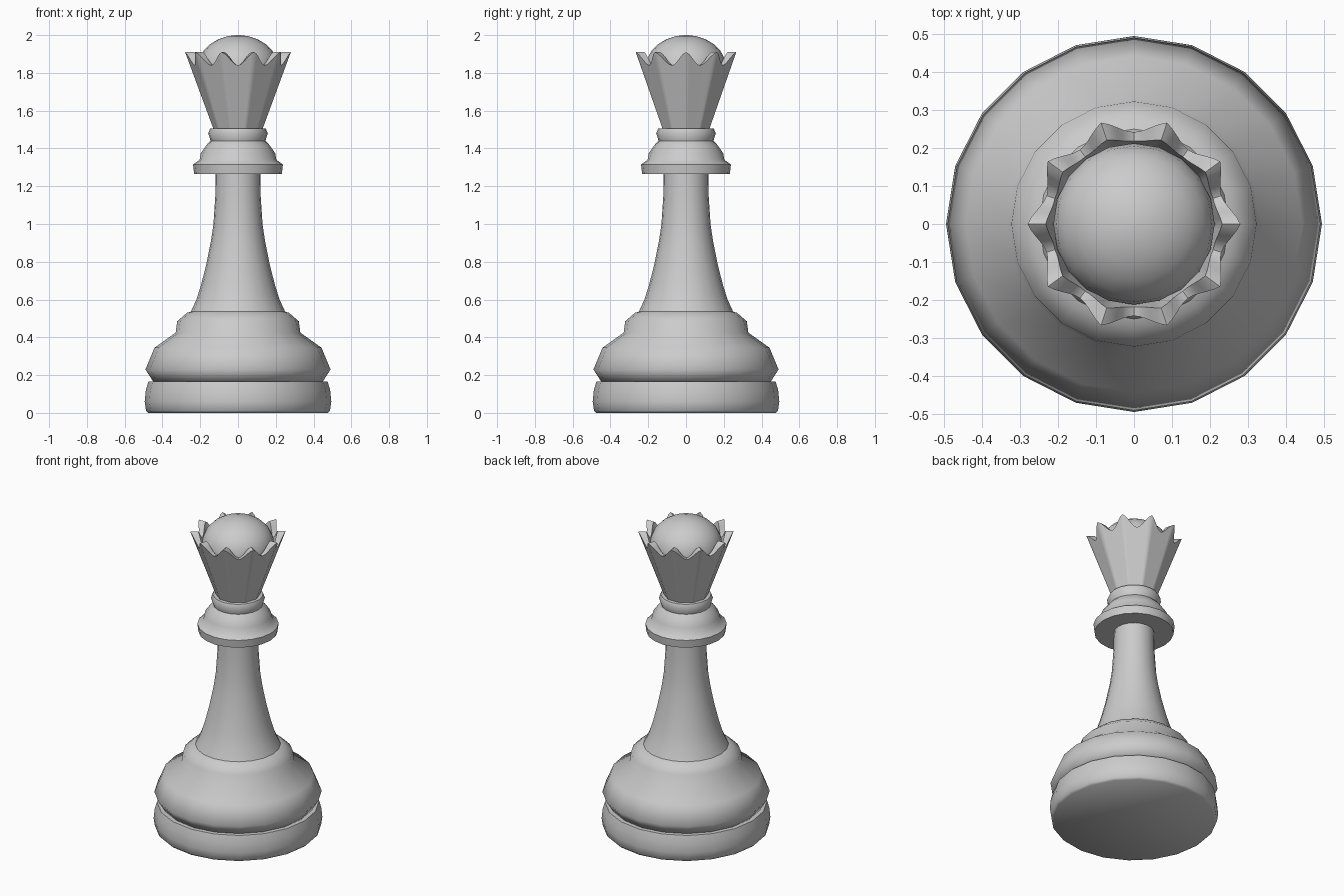
import bpy, bmesh
from math import sin, cos, pi, radians

if "Cube" in bpy.data.objects:
    bpy.data.objects.remove(bpy.data.objects["Cube"])


def finish(name, bm, angle):
    bmesh.ops.remove_doubles(bm, verts=bm.verts, dist=1e-5)
    bmesh.ops.recalc_face_normals(bm, faces=bm.faces)
    me = bpy.data.meshes.new(name)
    bm.to_mesh(me)
    bm.free()
    ob = bpy.data.objects.new(name, me)
    bpy.context.collection.objects.link(ob)
    bpy.ops.object.select_all(action='DESELECT')
    ob.select_set(True)
    bpy.context.view_layer.objects.active = ob
    bpy.ops.object.shade_smooth_by_angle(angle=radians(angle))
    return ob


def lathe(name, profile, sides=20, angle=50):
    """Revolve (radius, height) points about z, closing both ends."""
    bm = bmesh.new()
    rings = [[bm.verts.new((r * cos(2 * pi * i / sides), r * sin(2 * pi * i / sides), z))
              for i in range(sides)] for r, z in profile]
    for a, b in zip(rings, rings[1:]):
        for i in range(sides):
            j = (i + 1) % sides
            bm.faces.new((a[i], a[j], b[j], b[i]))
    bm.faces.new(rings[0][::-1])
    bm.faces.new(rings[-1])
    return finish(name, bm, angle)


# Foot disc
lathe("base", [(0.475, 0), (0.487, 0.012), (0.494, 0.06), (0.488, 0.12), (0.475, 0.165), (0.44, 0.165)])

# Rounded body with upper step
lathe("lower_body", [(0.445, 0.16), (0.49, 0.23), (0.442, 0.345), (0.33, 0.425), (0.322, 0.485),
                     (0.27, 0.53), (0.22, 0.545)], angle=60)

# Tapering stem
lathe("stem", [(0.25, 0.535), (0.22, 0.60), (0.195, 0.68), (0.167, 0.79), (0.143, 0.91), (0.13, 1.0),
               (0.12, 1.15), (0.118, 1.28)])

# Stacked collar rings
lathe("collar", [(0.10, 1.265), (0.232, 1.265), (0.238, 1.315), (0.203, 1.34), (0.197, 1.375),
                 (0.165, 1.42), (0.145, 1.44), (0.158, 1.48), (0.147, 1.505), (0.10, 1.508)])

# Ten-sided crown with scalloped rim
POINTS, STEPS = 10, 10
HALF = pi / POINTS
bm = bmesh.new()
columns = []
for i in range(POINTS * STEPS):
    a = 2 * pi * i / (POINTS * STEPS)
    t = (i % STEPS) / STEPS * 2 - 1                     # -1 and 1 at the points
    flat = cos(HALF) / cos(t * HALF)                    # radius factor of a decagon
    rim = 1.91 - 0.07 * (0.5 + 0.5 * cos(pi * t)) ** 0.8
    outer = 0.13 + (rim - 1.505) * 0.37
    inner = 0.213 + (rim - 1.80) * 0.17 + 0.01 * (1 - abs(t))
    section = [(0.13, 1.503), (outer, rim), (inner, rim), (0.213, 1.79)]
    columns.append([bm.verts.new((r * flat * cos(a), r * flat * sin(a), z)) for r, z in section])
for k, c in enumerate(columns):
    d = columns[(k + 1) % len(columns)]
    for i in range(3):
        bm.faces.new((c[i], d[i], d[i + 1], c[i + 1]))
bm.faces.new([c[0] for c in columns][::-1])
bm.faces.new([c[3] for c in columns])
finish("crown", bm, 40)

# Dome inside the crown
dome = [(0.212, 1.79), (0.212, 1.83)]
dome += [(0.212 * cos(radians(d)), 1.83 + 0.17 * sin(radians(d))) for d in (15, 30, 45, 60, 75, 85, 89.9)]
lathe("dome", dome)
